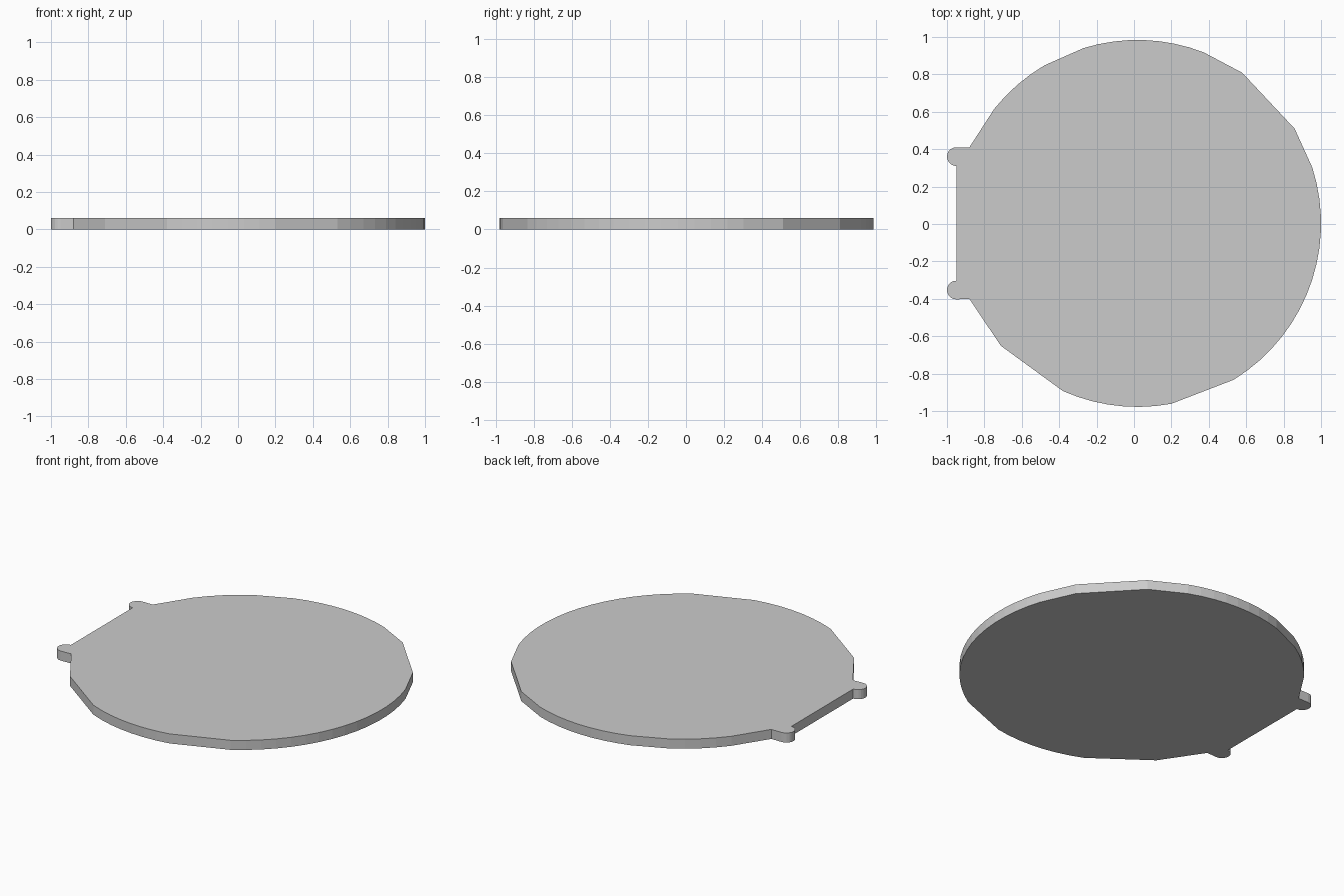
import bpy, bmesh
from math import cos, sin, radians

if "Cube" in bpy.data.objects:
    bpy.data.objects.remove(bpy.data.objects["Cube"])

CX, CY, R = 0.019, 0.003, 0.981
THICK = 0.06


def arc(cx, cy, r, start, end, step):
    """Points along an arc, angles in degrees, both ends included."""
    n = max(1, round(abs(end - start) / step))
    return [(cx + r * cos(radians(start + (end - start) * i / n)),
             cy + r * sin(radians(start + (end - start) * i / n)))
            for i in range(n + 1)]


# Disc rim: fine arcs joined by straight chords, from lower tab round to upper tab
outline = [(-0.88, -0.40)]
for start, end in [(221.8, 221.8), (246, 280.6), (301.5, 377.7), (391.1, 391.1),
                   (415.2, 415.2), (429, 467.1), (480.5, 501.3)]:
    if start == end:
        outline += arc(CX, CY, R, start, end, 5)[:1]
    else:
        outline += arc(CX, CY, R, start, end, 5)
outline.append((-0.88, 0.41))

# Two rounded tabs with the straight edge between them
for y in (0.36, -0.353):
    outline += arc(-0.95, y, 0.05, 90, 270, 18)

# Extrude the outline into a flat plate
bm = bmesh.new()
face = bm.faces.new([bm.verts.new((x, y, 0)) for x, y in outline])
top = bmesh.ops.extrude_face_region(bm, geom=[face], use_keep_orig=True)
bmesh.ops.translate(bm, vec=(0, 0, THICK),
                    verts=[v for v in top["geom"] if isinstance(v, bmesh.types.BMVert)])
bmesh.ops.recalc_face_normals(bm, faces=bm.faces)
mesh = bpy.data.meshes.new("tabbed_disc")
bm.to_mesh(mesh)
bm.free()
plate = bpy.data.objects.new("tabbed_disc", mesh)
bpy.context.collection.objects.link(plate)
